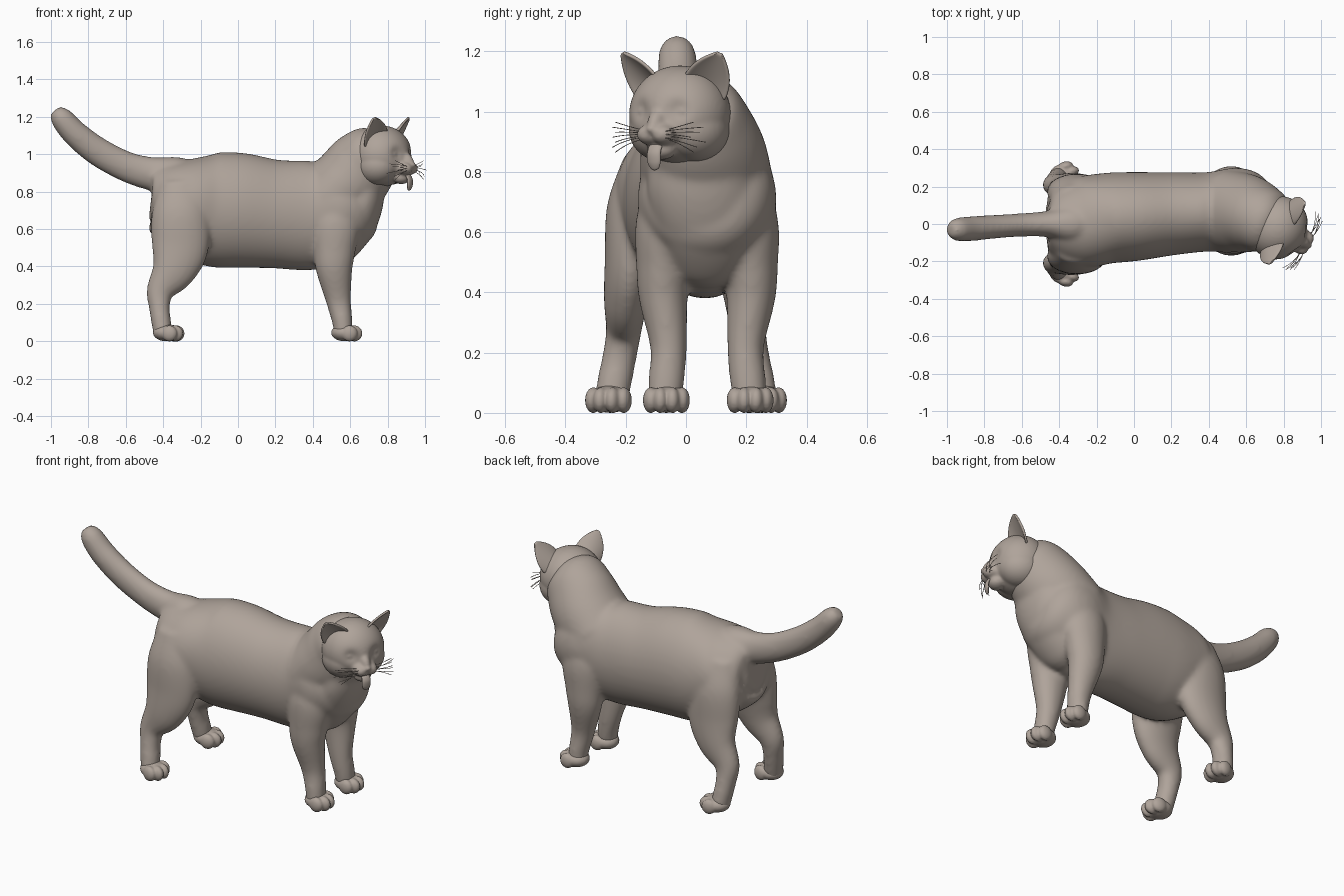
import bpy, bmesh, math
from mathutils import Vector, Matrix

if "Cube" in bpy.data.objects:
    bpy.data.objects.remove(bpy.data.objects["Cube"])

fur = bpy.data.materials.new("warm_grey_fur")
fur.diffuse_color = (0.43, 0.37, 0.325, 1)
fur.use_nodes = True
fur.node_tree.nodes["Principled BSDF"].inputs["Base Color"].default_value = fur.diffuse_color


def finish(bm, name, matrix=None):
    """Turn a bmesh into a smooth-shaded object."""
    bmesh.ops.recalc_face_normals(bm, faces=bm.faces)
    me = bpy.data.meshes.new(name)
    for f in bm.faces:
        f.smooth = True
    bm.to_mesh(me)
    bm.free()
    me.materials.append(fur)
    ob = bpy.data.objects.new(name, me)
    bpy.context.collection.objects.link(ob)
    if matrix:
        ob.matrix_world = matrix
    return ob


def fuse(ob, voxel, rounds):
    """Merge overlapping volumes into one soft skin."""
    r = ob.modifiers.new("fuse", 'REMESH')
    r.mode = 'VOXEL'
    r.voxel_size = voxel
    r.use_smooth_shade = True
    s = ob.modifiers.new("soften", 'SMOOTH')
    s.factor = 0.5
    s.iterations = rounds


def ball(bm, c, r, yaw=0, pitch=0):
    m = (Matrix.Translation(c) @ Matrix.Rotation(yaw, 4, 'Z')
         @ Matrix.Rotation(pitch, 4, 'Y') @ Matrix.Diagonal((*r, 1)))
    return bmesh.ops.create_uvsphere(bm, u_segments=48, v_segments=28, radius=1, matrix=m)["verts"]


def tube(bm, rows, steps=7, n=64):
    """Loft ellipses along a path; row = x, y, z, half width in y, other half width."""
    rows = [Vector(r) for r in rows]
    ext = [rows[0] * 2 - rows[1]] + rows + [rows[-1] * 2 - rows[-2]]
    path = []
    for i in range(1, len(ext) - 2):
        a, b, c, d = ext[i - 1:i + 3]
        for k in range(steps):
            t = k / steps
            path.append(0.5 * (2 * b + (c - a) * t + (2 * a - 5 * b + 4 * c - d) * t * t
                               + (3 * b - a - 3 * c + d) * t ** 3))
    path.append(rows[-1])
    rings = []
    for i, p in enumerate(path):
        t = (path[min(i + 1, len(path) - 1)] - path[max(i - 1, 0)])
        t = Vector(t[:3]).normalized()
        side = (Vector((0, 1, 0)) - t * t.y).normalized()
        up = t.cross(side)
        o = Vector(p[:3])
        rings.append([bm.verts.new(o + side * p[3] * math.cos(2 * math.pi * k / n)
                                   + up * p[4] * math.sin(2 * math.pi * k / n)) for k in range(n)])
    for a, b in zip(rings, rings[1:]):
        for k in range(n):
            bm.faces.new((a[k], a[(k + 1) % n], b[(k + 1) % n], b[k]))
    bm.faces.new(rings[0])
    bm.faces.new(rings[-1])


# body: torso, neck, chest, tail and four legs fused into one skin
bm = bmesh.new()
tube(bm, [(-.462, 0, .775, .09, .12), (-.43, 0, .77, .175, .185), (-.30, .005, .735, .24, .248),
          (-.15, .03, .705, .242, .302), (0, .04, .70, .238, .308), (.2, .055, .68, .222, .29),
          (.4, .065, .675, .212, .292), (.55, .07, .71, .23, .26), (.66, .065, .72, .20, .20),
          (.72, .06, .73, .13, .13)])
tube(bm, [(.50, .07, .76, .22, .20), (.60, .055, .86, .21, .20), (.67, .03, .95, .185, .19),
          (.72, 0, 1.01, .162, .157), (.765, -.02, 1.04, .11, .1)])
tube(bm, [(.69, .02, .90, .14, .09), (.665, .045, .76, .175, .115), (.63, .065, .62, .16, .105),
          (.57, .07, .49, .12, .07), (.53, .07, .43, .06, .03)])
tube(bm, [(-.22, .01, .88, .07, .08), (-.33, 0, .885, .10, .10), (-.46, 0, .895, .07, .09),
          (-.60, -.005, .935, .062, .081), (-.75, -.015, 1.015, .063, .077),
          (-.87, -.025, 1.11, .066, .07), (-.945, -.03, 1.195, .061, .06), (-.978, -.035, 1.235, .036, .034)])
fore = [(.50, .12, .80, .06, .08), (.52, .135, .64, .10, .13), (.515, .145, .48, .09, .112),
        (.515, .145, .38, .081, .097), (.537, .128, .22, .061, .068), (.557, .135, .11, .06, .055),
        (.565, .143, .03, .054, .05)]
hind = [(-.30, .145, .85, .06, .11), (-.305, .165, .68, .097, .155), (-.31, .185, .50, .085, .152),
        (-.345, .20, .38, .073, .12), (-.415, .207, .27, .059, .075), (-.42, .222, .18, .057, .056),
        (-.41, .238, .10, .058, .053), (-.40, .25, .03, .054, .05)]
for s in (1, -1):
    tube(bm, [(x, .07 + s * y, z, a, b) for x, y, z, a, b in fore])
    tube(bm, [(x, s * y, z, a, b) for x, y, z, a, b in hind])
fuse(finish(bm, "body"), .011, 16)

# paws with four toes each
for name, x, y, yaw in (("front_paw_left", .575, .213, 0), ("front_paw_right", .575, -.065, 0),
                        ("hind_paw_left", -.378, .253, .2), ("hind_paw_right", -.378, -.253, -.2)):
    bm = bmesh.new()
    ball(bm, (-.005, 0, .046), (.072, .068, .046))
    ball(bm, (.02, 0, .05), (.05, .06, .038))
    for off, fwd in ((-.052, .022), (-.02, .048), (.02, .048), (.052, .022)):
        ball(bm, (fwd, off, .042), (.042, .026, .043))
    m = Matrix.Translation((x, y, 0)) @ Matrix.Rotation(yaw, 4, 'Z')
    fuse(finish(bm, name, m), .006, 5)

# head, built facing +x and then turned to the cat's right
HEAD = Matrix.Translation((.77, -.02, .99)) @ Matrix.Rotation(math.radians(-30), 4, 'Z')
bm = bmesh.new()
skull = ball(bm, (0, 0, 0), (.16, .172, .163))
for v in skull:
    for s in (1, -1):  # eye sockets
        d = (v.co.y - s * .07) ** 2 + (v.co.z - .012) ** 2
        if v.co.x > 0:
            v.co.x -= .022 * math.exp(-d / .0011)
for s in (1, -1):
    ball(bm, (.005, s * .065, -.05), (.12, .108, .105))               # cheek
    ball(bm, (.155, s * .028, -.066), (.045, .04, .034))              # whisker pad
    ball(bm, (.102, s * .07, .010), (.030, .032, .017), s * .4)       # closed eye
ball(bm, (.125, 0, -.02), (.075, .034, .05), pitch=.5)                # nose bridge
ball(bm, (.12, 0, -.06), (.07, .072, .05))                            # muzzle
ball(bm, (.12, 0, -.115), (.045, .05, .035))                          # chin
ball(bm, (.187, 0, -.048), (.02, .021, .014))                         # nose
fuse(finish(bm, "head", HEAD), .007, 9)

# tongue hanging out of the mouth
bm = bmesh.new()
tube(bm, [(.12, 0, -.098, .02, .008), (.155, 0, -.1, .024, .009), (.172, 0, -.125, .025, .01),
          (.172, 0, -.155, .025, .01), (.168, 0, -.176, .017, .007), (.166, 0, -.184, .006, .003)], n=20)
finish(bm, "tongue", HEAD)

# cupped ears, rounded at the tip
for s, name in ((1, "ear_left"), (-1, "ear_right")):
    bm = bmesh.new()
    base, tip = Vector((.015, s * .098, .08)), Vector((.06, s * .188, .205))
    side, out = Vector((-.5, s * .85, -.45)).normalized(), Vector((.85, s * .5, 0))
    grid = []
    for j in range(13):
        v = j / 12
        w = .072 * (1 - v ** 2.4) + .007
        grid.append([bm.verts.new(base.lerp(tip, v) + side * (u / 6 * w)
                                  + out * (.045 * (u / 6) ** 2 - .03) * (1 - v)) for u in range(-6, 7)])
    for a, b in zip(grid, grid[1:]):
        for k in range(12):
            bm.faces.new((a[k], a[k + 1], b[k + 1], b[k]))
    ear = finish(bm, name, HEAD)
    sol = ear.modifiers.new("thickness", 'SOLIDIFY')
    sol.thickness = .012
    sol.offset = 0
    ear.modifiers.new("round", 'SUBSURF').levels = 1

# whiskers
cu = bpy.data.curves.new("whiskers", 'CURVE')
cu.dimensions = '3D'
cu.bevel_depth = .0014
cu.bevel_resolution = 1
for s in (1, -1):
    for k in range(7):
        h = k / 6 - .5
        f = .165 + .018 * (k % 2)
        pts = [(f, s * .045, -.066 + .03 * h), (f + .012, s * .10, -.066 + .055 * h),
               (f + .004 - .02 * (k % 3), s * (.15 + .012 * (k % 3)), -.075 + .10 * h)]
        sp = cu.splines.new('NURBS')
        sp.points.add(2)
        sp.order_u = 3
        sp.use_endpoint_u = True
        sp.resolution_u = 6
        for p, c in zip(sp.points, pts):
            p.co = (*c, 1)
cu.materials.append(fur)
wh = bpy.data.objects.new("whiskers", cu)
wh.matrix_world = HEAD
bpy.context.collection.objects.link(wh)
